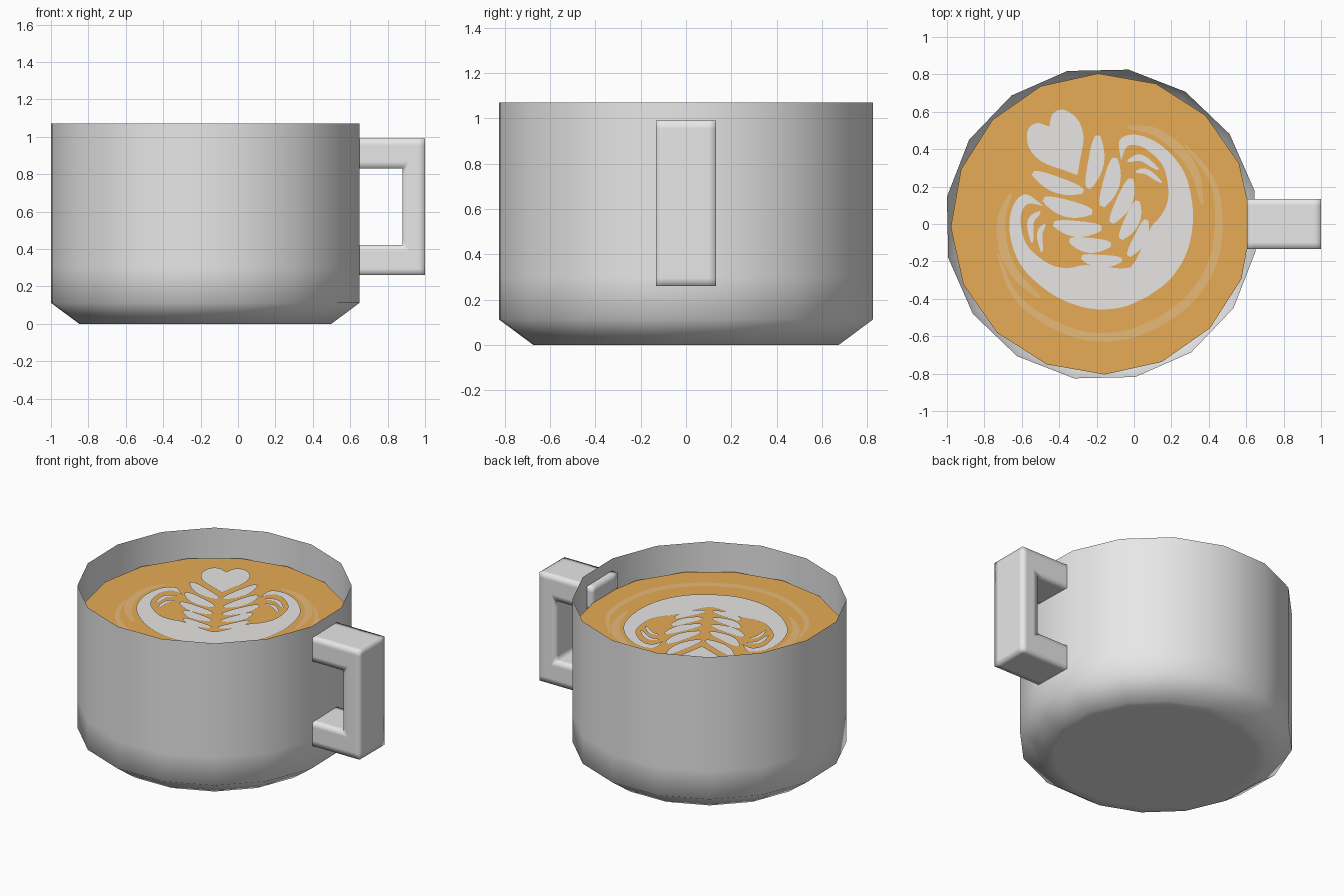
import bpy, bmesh, math
from mathutils import Vector

if "Cube" in bpy.data.objects:
    bpy.data.objects.remove(bpy.data.objects["Cube"])

CX = -0.175          # centre of the cup in x
COFFEE_Z = 0.885


def material(name, rgb):
    m = bpy.data.materials.new(name)
    m.diffuse_color = (*rgb, 1)
    m.use_nodes = True
    m.node_tree.nodes["Principled BSDF"].inputs["Base Color"].default_value = m.diffuse_color
    return m


CERAMIC = material("ceramic_grey", (0.8, 0.8, 0.8))
COFFEE = material("coffee_brown", (0.8, 0.41, 0.09))
CREMA = material("light_crema", (0.8, 0.49, 0.19))
MILK = material("milk_foam", (0.8, 0.79, 0.78))


def finish(bm, name, mat, smooth):
    me = bpy.data.meshes.new(name)
    for f in bm.faces:
        f.smooth = smooth
    bm.to_mesh(me)
    bm.free()
    me.materials.append(mat)
    ob = bpy.data.objects.new(name, me)
    bpy.context.collection.objects.link(ob)
    return ob


def ring(bm, r, z, start):
    return [bm.verts.new((CX + r * math.cos(math.radians(start + 22.5 * i)),
                          r * math.sin(math.radians(start + 22.5 * i)), z))
            for i in range(16)]


# Cup: thin 16-sided shell with a chamfered foot
bm = bmesh.new()
profile = [(0.62, 0), (0.685, 0), (0.838, 0.112), (0.838, 0.3), (0.838, 1.07)]
rings = [ring(bm, r, z, 12.5) for r, z in profile]
bm.faces.new(rings[0][::-1])
for a, b in zip(rings, rings[1:]):
    for i in range(16):
        j = (i + 1) % 16
        bm.faces.new((a[i], a[j], b[j], b[i]))
finish(bm, "cup", CERAMIC, True)

# Handle: C outline extruded in y, with square support loops for soft shading
outline = [(0.605, 0.26), (1, 0.26), (1, 0.99), (0.605, 0.99),
           (0.605, 0.83), (0.88, 0.83), (0.88, 0.42), (0.605, 0.42)]
bm = bmesh.new()
face = bm.faces.new([bm.verts.new((x, -0.133, z)) for x, z in outline])
ext = bmesh.ops.extrude_face_region(bm, geom=[face])
bmesh.ops.translate(bm, vec=(0, 0.266, 0),
                    verts=[v for v in ext["geom"] if isinstance(v, bmesh.types.BMVert)])
bmesh.ops.recalc_face_normals(bm, faces=bm.faces)
handle = finish(bm, "handle", CERAMIC, True)
bev = handle.modifiers.new("support_loops", 'BEVEL')
bev.width = 0.035
bev.segments = 2
bev.profile = 1.0

# Coffee surface
bm = bmesh.new()
bm.faces.new(ring(bm, 0.805, COFFEE_Z, 1.2))
finish(bm, "coffee", COFFEE, False)


# Foam art: drawn on one side of a tilted axis and mirrored
def place(u, v, z):
    u += 0.02
    c, s = math.cos(math.radians(30)), math.sin(math.radians(30))
    return (CX + c * u - s * v, s * u + c * v, z)


def smooth_path(pts, steps=5):
    p = [Vector(q) for q in pts]
    p = [2 * p[0] - p[1]] + p + [2 * p[-1] - p[-2]]
    out = []
    for i in range(1, len(p) - 2):
        a, b, c, d = p[i - 1:i + 3]
        for k in range(steps):
            t = k / steps
            out.append(0.5 * (2 * b + (c - a) * t + (2 * a - 5 * b + 4 * c - d) * t * t
                              + (3 * b - a - 3 * c + d) * t ** 3))
    return out + [p[-2]]


def add_patch(bm, pts, z):
    for side in (1, -1):
        f = bm.faces.new([bm.verts.new(place(side * p[0], p[1], z)) for p in pts])
        f.normal_update()
        if f.normal.z < 0:
            f.normal_flip()


def add_stroke(bm, pts, width, z, taper_start=True):
    path = smooth_path(pts, 6)
    left, right = [], []
    n = len(path) - 1
    for i, p in enumerate(path):
        d = (path[min(i + 1, n)] - path[max(i - 1, 0)]).normalized()
        t = i / n
        w = math.sin(math.pi * (0.04 + 0.92 * t)) ** 0.6 if taper_start \
            else math.cos(math.pi / 2 * 0.97 * t) ** 0.5
        side = Vector((-d.y, d.x)) * width / 2 * w
        left.append(p + side)
        right.append(p - side)
    add_patch(bm, left + right[::-1], z)


# Faint crema rings around the pattern
bm = bmesh.new()
z = COFFEE_Z + 0.002
add_stroke(bm, [(0, -0.61), (0.2, -0.58), (0.4, -0.47), (0.55, -0.27),
                (0.61, -0.08), (0.58, 0.14)], 0.05, z, False)
add_stroke(bm, [(0.36, 0.38), (0.47, 0.29), (0.54, 0.14), (0.55, -0.02),
                (0.5, -0.18)], 0.05, z)
finish(bm, "crema_rings", CREMA, False)

# White rosette
bm = bmesh.new()
z = COFFEE_Z + 0.004
# heart at the tip
add_patch(bm, smooth_path([(0, 0.29), (0.05, 0.35), (0.13, 0.45), (0.15, 0.55),
                           (0.11, 0.63), (0.05, 0.64), (0, 0.59)]), z)
# wings joined to the base
outer = [(0, -0.46), (0.15, -0.44), (0.3, -0.36), (0.42, -0.22), (0.49, -0.05),
         (0.5, 0.08), (0.46, 0.22), (0.38, 0.32), (0.29, 0.34), (0.24, 0.24)]
inner = [(0.24, 0.24), (0.31, 0.29), (0.38, 0.24), (0.42, 0.12), (0.4, 0.02),
         (0.35, -0.07), (0.28, -0.12), (0.2, -0.15), (0.06, -0.25), (0, -0.28)]
add_patch(bm, smooth_path(outer) + smooth_path(inner)[1:], z)
# leaf pairs along the stem
for a, b, w in [((0.015, 0.2), (0.2, 0.42), 0.085), ((0.03, 0.08), (0.22, 0.27), 0.09),
                ((0.03, -0.02), (0.24, 0.13), 0.085), ((0.03, -0.12), (0.21, 0.01), 0.08),
                ((0.02, -0.22), (0.2, -0.1), 0.07)]:
    mid = ((a[0] + b[0]) / 2 + 0.012, (a[1] + b[1]) / 2 - 0.012)
    add_stroke(bm, [a, mid, b], w, z)
# fine streaks inside the wings
add_stroke(bm, [(0.27, 0.22), (0.34, 0.2), (0.39, 0.1)], 0.035, z)
add_stroke(bm, [(0.28, 0.15), (0.33, 0.12), (0.37, 0.03)], 0.03, z)
finish(bm, "milk_rosette", MILK, False)
